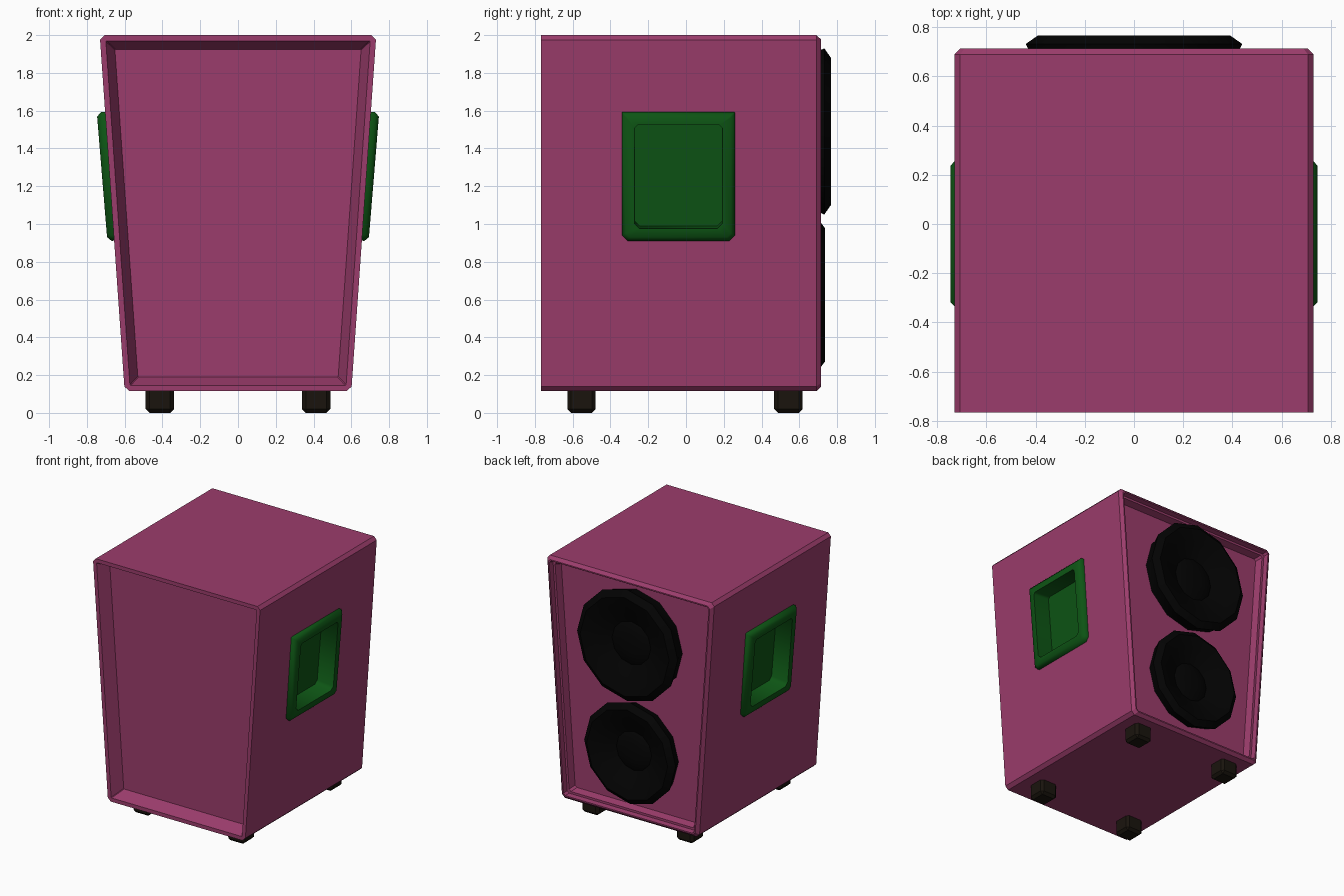
import bpy, bmesh
from math import cos, sin, tau, radians
from mathutils import Vector

if "Cube" in bpy.data.objects:
    bpy.data.objects.remove(bpy.data.objects["Cube"])


def material(name, rgb):
    m = bpy.data.materials.new(name)
    m.diffuse_color = (*rgb, 1)
    m.use_nodes = True
    m.node_tree.nodes["Principled BSDF"].inputs["Base Color"].default_value = m.diffuse_color
    return m


PLUM = material("plum", (0.33, 0.046, 0.15))
GREEN = material("green", (0.004, 0.09, 0.007))
BLACK = material("black", (0.001, 0.001, 0.001))
RUBBER = material("rubber", (0.010, 0.007, 0.004))


def finish(name, bm, mat):
    bmesh.ops.recalc_face_normals(bm, faces=bm.faces)
    me = bpy.data.meshes.new(name)
    bm.to_mesh(me)
    bm.free()
    me.materials.append(mat)
    ob = bpy.data.objects.new(name, me)
    bpy.context.collection.objects.link(ob)
    return ob


def loft(name, rings, mat):
    """Skin a closed solid through equal-sized rings of points."""
    bm = bmesh.new()
    loops = [[bm.verts.new(p) for p in r] for r in rings]
    n = len(rings[0])
    for a, b in zip(loops, loops[1:]):
        for i in range(n):
            j = (i + 1) % n
            bm.faces.new((a[i], a[j], b[j], b[i]))
    bm.faces.new(loops[0])
    bm.faces.new(loops[-1])
    return finish(name, bm, mat)


def smooth(ob, angle):
    bpy.ops.object.select_all(action='DESELECT')
    ob.select_set(True)
    bpy.context.view_layer.objects.active = ob
    bpy.ops.object.shade_smooth_by_angle(angle=radians(angle))


# Cabinet: tapered section with clipped corners, recessed front and back panels
BASE = 0.115
SLOPE = 0.132 / 1.885


def side_x(z):
    return 0.60 + SLOPE * (z - BASE)


def section(inset, y, clip):
    z0, z1 = BASE + inset, 2.0 - inset
    half = lambda z: side_x(z) - inset
    right = [(half(z0) - clip, z0), (half(z0 + clip), z0 + clip),
             (half(z1 - clip), z1 - clip), (half(z1) - clip, z1)]
    pts = right + [(-x, z) for x, z in reversed(right)]
    return [Vector((x, y, z)) for x, z in pts]


cabinet = loft("cabinet", [section(*s) for s in (
    (0.075, -0.67, 0.004), (0.03, -0.767, 0.004), (0, -0.767, 0.025),
    (0, 0.69, 0.025), (0.022, 0.714, 0.02), (0.032, 0.714, 0.015),
    (0.038, 0.675, 0.015), (0.055, 0.675, 0.015), (0.07, 0.62, 0.015))], PLUM)


# Side handles: framed cups lying on the sloping walls
def handle_ring(side, inset, w, clip_low, clip_top):
    u, v = 0.30 - inset, 0.342 - inset
    pts = [(-u + clip_low, -v), (u - clip_low, -v), (u, -v + clip_low),
           (u, v - clip_top), (u - clip_top, v), (-u + clip_top, v),
           (-u, v - clip_top), (-u, -v + clip_low)]
    up = Vector((0.082, 0, 1)).normalized()
    out = Vector((1, 0, -0.082)).normalized()
    centre = Vector((side_x(1.253), -0.04, 1.253))
    ring = []
    for a, b in pts:
        p = centre + up * b + out * w + Vector((0, a, 0))
        p.x *= side
        ring.append(p)
    return ring


for side, label in ((1, "right"), (-1, "left")):
    cutter = loft("handle_cutter", [handle_ring(side, 0.04, w, 0.03, 0.02)
                                    for w in (-0.16, 0.1)], PLUM)
    mod = cabinet.modifiers.new("handle_hole", 'BOOLEAN')
    mod.operation = 'DIFFERENCE'
    mod.solver = 'EXACT'
    mod.object = cutter
    bpy.context.view_layer.objects.active = cabinet
    bpy.ops.object.modifier_apply(modifier=mod.name)
    bpy.data.objects.remove(cutter)
    handle = loft(label + "_handle", [handle_ring(side, *r) for r in (
        (0.05, -0.13, 0.03, 0.02), (0.05, -0.01, 0.03, 0.02),
        (0, -0.01, 0.03, 0.005), (0, 0.018, 0.03, 0.005),
        (0.022, 0.04, 0.02, 0.005), (0.068, 0.04, 0.025, 0.015),
        (0.07, -0.10, 0.025, 0.015))], GREEN)
    smooth(handle, 50)


# Speaker drivers on the back: twelve-sided surround, cone and dust cap
def driver(name, radius, z, y_face):
    k = radius / 0.44
    profile = [(0.40, 0.60 - y_face), (0.41, -0.10), (0.44, -0.035),
               (0.39, 0), (0.34, -0.015), (0.30, -0.03),
               (0.17, -0.085), (0.15, -0.075), (0.08, -0.062)]
    rings = [[Vector((r * k * cos(tau * i / 12), y_face + d,
                      z + r * k * sin(tau * i / 12))) for i in range(12)]
             for r, d in profile]
    smooth(loft(name, rings, BLACK), 35)


driver("upper_driver", 0.44, 1.49, 0.767)
driver("lower_driver", 0.40, 0.625, 0.735)

# Feet: bevelled blocks
for x in (-0.414, 0.414):
    for y in (-0.553, 0.542):
        bm = bmesh.new()
        bmesh.ops.create_cube(bm, size=1)
        bmesh.ops.scale(bm, vec=(0.15, 0.15, 0.14), verts=bm.verts)
        bmesh.ops.bevel(bm, geom=bm.edges[:], offset=0.02, segments=1,
                        affect='EDGES')
        bmesh.ops.translate(bm, vec=(x, y, 0.07), verts=bm.verts)
        finish("foot", bm, RUBBER)
